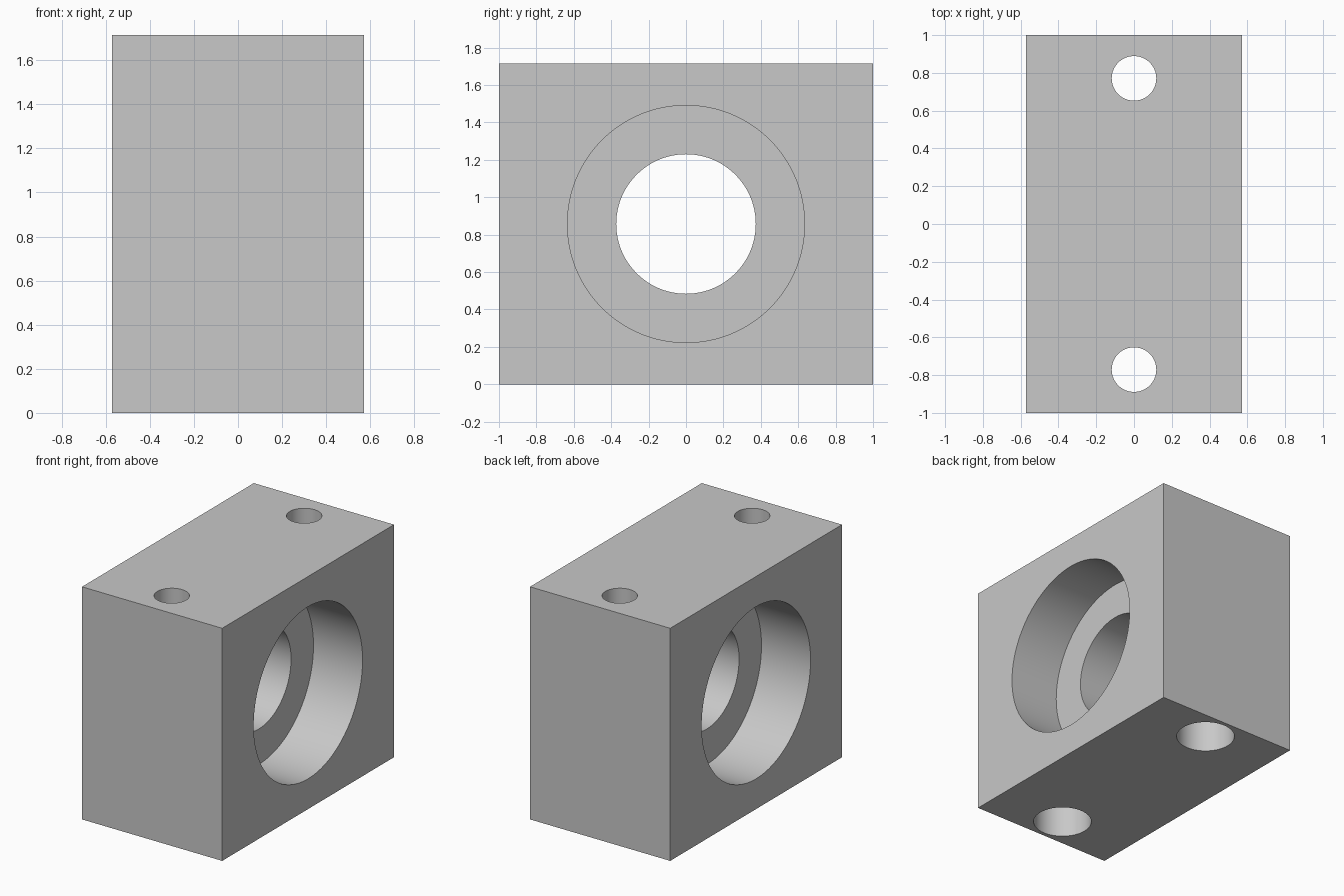
import bpy
import math

if "Cube" in bpy.data.objects:
    bpy.data.objects.remove(bpy.data.objects["Cube"], do_unlink=True)

W, L, H = 1.143, 2.0, 1.714      # block size in x, y, z
BORE_R, RECESS_R, RECESS_D = 0.373, 0.634, 0.40
BOLT_Y, BOLT_R, HEAD_R, HEAD_D = 0.771, 0.118, 0.20, 0.31

# Single grey metal colour
metal = bpy.data.materials.new("grey metal")
metal.use_nodes = True
colour = (0.58, 0.58, 0.58, 1)
metal.diffuse_color = colour
for node in metal.node_tree.nodes:
    if node.type == 'BSDF_PRINCIPLED':
        node.inputs["Base Color"].default_value = colour

# Housing block
bpy.ops.mesh.primitive_cube_add(size=1, location=(0, 0, H / 2))
block = bpy.context.object
block.name = "bearing_housing"
block.scale = (W, L, H)
bpy.ops.object.transform_apply(location=True, rotation=True, scale=True)
block.data.materials.append(metal)


def drill(name, radius, start, end, axis, y, z=0, sides=96):
    """Cut a round hole through the block along x or z, from start to end."""
    middle = (start + end) / 2
    along_x = axis == 'X'
    bpy.ops.mesh.primitive_cylinder_add(
        vertices=sides, radius=radius, depth=abs(end - start),
        location=(middle, y, z) if along_x else (0, y, middle),
        rotation=(0, math.pi / 2 if along_x else 0, 0))
    cutter = bpy.context.object
    cutter.name = name
    cutter.hide_render = True
    cutter.data.materials.append(metal)
    bpy.context.view_layer.objects.active = block
    cut = block.modifiers.new(name, 'BOOLEAN')
    cut.operation = 'DIFFERENCE'
    cut.solver = 'EXACT'
    cut.object = cutter
    bpy.ops.object.modifier_apply(modifier=cut.name)
    bpy.data.objects.remove(cutter, do_unlink=True)


# Shaft bore with a bearing recess on each side
drill("shaft_bore", BORE_R, -W, W, 'X', 0, H / 2)
for side in (-1, 1):
    drill("bearing_recess", RECESS_R, side * (W / 2 - RECESS_D), side * W, 'X', 0, H / 2, 128)

# Vertical bolt holes, widened at the bottom
for side in (-1, 1):
    drill("bolt_hole", BOLT_R, -0.5, H + 0.5, 'Z', side * BOLT_Y, sides=64)
    drill("bolt_head_recess", HEAD_R, -0.5, HEAD_D, 'Z', side * BOLT_Y, sides=64)

# Smooth bores with crisp edges
bpy.ops.object.select_all(action='DESELECT')
block.select_set(True)
bpy.context.view_layer.objects.active = block
bpy.ops.object.shade_smooth_by_angle(angle=math.radians(30))
